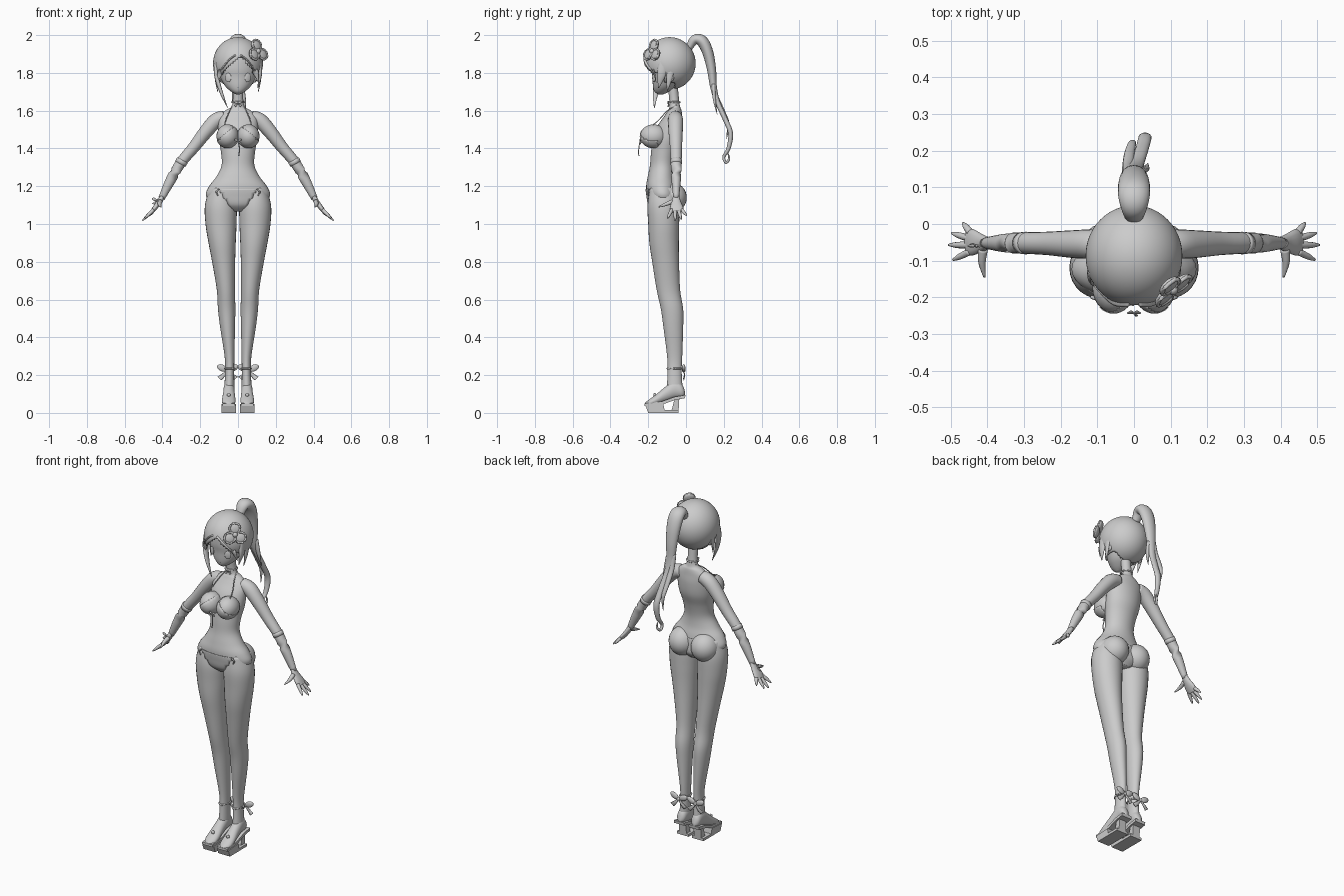
import bpy, bmesh, math
from mathutils import Vector, Matrix

grey = bpy.data.materials.new("light grey")
grey.diffuse_color = (0.6, 0.6, 0.6, 1)


def finish(name, bm, keep=None, thick=0, smooth=True):
    """Turn a bmesh into an object, optionally keeping only some faces as a thin shell."""
    if keep:
        bad = [f for f in bm.faces if not keep(f.calc_center_median())]
        bmesh.ops.delete(bm, geom=bad, context='FACES')
    bmesh.ops.recalc_face_normals(bm, faces=bm.faces)
    me = bpy.data.meshes.new(name)
    bm.to_mesh(me)
    bm.free()
    me.materials.append(grey)
    ob = bpy.data.objects.new(name, me)
    bpy.context.collection.objects.link(ob)
    for p in me.polygons:
        p.use_smooth = smooth
    if thick:
        m = ob.modifiers.new("thickness", 'SOLIDIFY')
        m.thickness = thick
    return ob


def spline(pts, n):
    """Catmull-Rom resampling of point tuples."""
    out = []
    for i in range(len(pts) - 1):
        p0, p1, p2, p3 = (pts[max(i - 1, 0)], pts[i], pts[i + 1], pts[min(i + 2, len(pts) - 1)])
        for k in range(n):
            t = k / n
            out.append([0.5 * (2 * b + (c - a) * t + (2 * a - 5 * b + 4 * c - d) * t * t
                               + (3 * b - a - 3 * c + d) * t ** 3)
                        for a, b, c, d in zip(p0, p1, p2, p3)])
    return out + [list(pts[-1])]


def loft(name, pts, axes=None, s=1, n=4, sides=20, keep=None, grow=0, thick=0):
    """Skin elliptical rings (x, y, z, ra, rb) along a path; axes fixes the ring plane."""
    bm = bmesh.new()
    rows = spline([(p[0] * s, *p[1:]) for p in pts], n)
    rings = []
    for i, r in enumerate(rows):
        c = Vector(r[:3])
        if axes:
            u, v = Vector(axes[0]), Vector(axes[1])
        else:
            t = (Vector(rows[min(i + 1, len(rows) - 1)][:3]) - Vector(rows[max(i - 1, 0)][:3])).normalized()
            ref = Vector((1, 0, 0)) if abs(t.x) < 0.5 else Vector((0, 1, 0))
            u = (ref - t * ref.dot(t)).normalized()
            v = t.cross(u)
        a, b = max(r[3], 0.0005) + grow, max(r[4], 0.0005) + grow
        rings.append([bm.verts.new(c + u * a * math.cos(q) + v * b * math.sin(q))
                      for q in (2 * math.pi * k / sides for k in range(sides))])
    for A, B in zip(rings, rings[1:]):
        for k in range(sides):
            j = (k + 1) % sides
            bm.faces.new((A[k], A[j], B[j], B[k]))
    if not keep:
        bm.faces.new(rings[0])
        bm.faces.new(rings[-1])
    return finish(name, bm, keep, thick)


def ball(name, c, r, rot=None, keep=None, thick=0, seg=24):
    bm = bmesh.new()
    bmesh.ops.create_uvsphere(bm, u_segments=seg, v_segments=seg * 2 // 3, radius=1)
    M = Matrix.Translation(c) @ (rot or Matrix()) @ Matrix.Diagonal((*r, 1))
    bmesh.ops.transform(bm, matrix=M, verts=bm.verts)
    return finish(name, bm, keep, thick)


def ring(name, c, a, b, r, s=1):
    pts = [(c[0] + a * math.cos(q), c[1] + b * math.sin(q), c[2], r, r)
           for q in (math.pi * k / 8 for k in range(17))]
    return loft(name, pts, s=s, n=1, sides=8)


def plate(name, prof, x0, x1):
    """Extrude a (y, z) profile from x0 to x1."""
    bm = bmesh.new()
    f = bm.faces.new([bm.verts.new((x0, y, z)) for y, z in prof])
    g = bmesh.ops.extrude_face_region(bm, geom=[f])['geom']
    bmesh.ops.translate(bm, vec=(x1 - x0, 0, 0), verts=[v for v in g if isinstance(v, bmesh.types.BMVert)])
    return finish(name, bm, smooth=False)


def bow(name, c, size):
    """Two loops, two tails and a knot, spread in the xz plane."""
    c = Vector(c)
    ball(name + "_knot", c, (size * .18, size * .18, size * .18), seg=12)
    for d in (-1, 1):
        rot = Matrix.Rotation(-d * .45, 4, 'Y')
        ball(name + "_loop", c + Vector((d * .5, 0, .22)) * size, (size * .5, size * .16, size * .3), rot, seg=14)
        loft(name + "_tail", [(c.x, c.y, c.z, size * .1, .003),
                              (c.x + d * size * .4, c.y + .004, c.z - size * .45, size * .18, .003),
                              (c.x + d * size * .75, c.y, c.z - size * .75, size * .25, .003)],
             axes=((.75, 0, .66 * d), (0, 1, 0)), sides=8)


XY = ((1, 0, 0), (0, 1, 0))
XZ = ((1, 0, 0), (0, 0, 1))

# Torso and neck
torso = [(0, -.11, 1.065, .05, .05), (0, -.115, 1.10, .13, .08), (0, -.122, 1.15, .170, .085),
         (0, -.128, 1.20, .153, .083), (0, -.130, 1.25, .115, .073), (0, -.125, 1.31, .087, .066),
         (0, -.115, 1.38, .090, .070), (0, -.098, 1.45, .102, .076), (0, -.083, 1.52, .105, .067),
         (0, -.068, 1.57, .100, .048), (0, -.060, 1.602, .066, .036), (0, -.060, 1.63, .031, .027),
         (0, -.070, 1.73, .028, .026)]
loft("torso", torso, XY, n=5, sides=36)
# Swimsuit bottom
loft("swimsuit_bottom", torso[:5], XY, n=10, sides=64, grow=.003, thick=.003,
     keep=lambda c: c.z < 1.185 and c.z > 1.07 + (abs(c.x) - .03) * 1.6)
ring("choker", (0, -.063, 1.645), .032, .029, .005)
bow("choker_bow", (0, -.095, 1.64), .022)
bow("chest_bow", (0, -.243, 1.44), .02)
loft("chest_string", [(0, -.243, 1.44, .003, .003), (.008, -.25, 1.40, .003, .003), (.004, -.25, 1.36, .003, .003)], sides=6)

for s in (-1, 1):
    # Chest with swimsuit cups and straps
    ball("chest", (s * .056, -.172, 1.465), (.058, .071, .062))
    ball("swimsuit_cup", (s * .056, -.172, 1.465), (.060, .073, .064), thick=.002, seg=36,
         keep=lambda c: c.z < 1.49 - (abs(c.x) - .05) * .8 and c.y < -.15)
    loft("strap", [(.07, -.215, 1.50, .003, .003), (.068, -.155, 1.54, .003, .003),
                   (.045, -.10, 1.598, .003, .003), (.028, -.05, 1.63, .003, .003)], s=s, sides=6)
    ball("buttock", (s * .073, -.078, 1.14), (.078, .082, .082))
    loft("hip_tie", [(.10, -.205, 1.185, .004, .004), (.115, -.2, 1.17, .005, .005), (.105, -.2, 1.15, .003, .003)], s=s, sides=6)

    # Legs
    loft("leg", [(.095, -.12, 1.19, .055, .07), (.092, -.12, 1.10, .083, .084), (.09, -.118, 1.0, .082, .082),
                 (.084, -.116, .9, .072, .078), (.076, -.108, .8, .061, .071), (.064, -.093, .65, .048, .062),
                 (.060, -.074, .55, .046, .059), (.055, -.067, .45, .039, .052), (.045, -.060, .3, .026, .040),
                 (.044, -.060, .22, .024, .037), (.046, -.060, .13, .027, .042)], XY, s, sides=28)
    # Shoes on raised soles
    loft("shoe", [(.047, -.004, .10, .006, .008), (.047, -.02, .115, .025, .034), (.047, -.06, .125, .029, .048),
                  (.048, -.11, .098, .031, .040), (.049, -.16, .068, .036, .028), (.049, -.195, .053, .032, .018),
                  (.049, -.218, .047, .010, .006)], XZ, s)
    x0, x1 = s * .010, s * .087
    plate("insole", [(-.22, .036), (-.13, .042), (-.06, .068), (-.005, .078), (-.003, .095), (-.06, .085),
                     (-.13, .060), (-.22, .050)], s * .015, s * .082)
    plate("front_block", [(-.2, 0), (-.11, 0), (-.12, .046), (-.215, .04)], x0, x1)
    plate("heel_block", [(-.08, 0), (-.04, 0), (-.035, .08), (-.06, .075)], s * .025, s * .072)
    plate("sole_plate", [(-.2, 0), (-.04, 0), (-.04, .015), (-.2, .015)], x0, x1)
    ring("ankle_strap", (.044, -.06, .235), .026, .039, .005, s)
    ball("shoe_button", (s * .049, -.165, .095), (.01, .008, .01), seg=12)
    bow("ankle_bow", (s * .055, -.012, .225), .058)

    # Arms, long gloves and hands
    loft("arm", [(.07, -.057, 1.565, .036, .036), (.115, -.055, 1.548, .040, .040), (.165, -.055, 1.495, .038, .037),
                 (.235, -.053, 1.405, .032, .031), (.302, -.052, 1.325, .029, .028), (.355, -.052, 1.235, .027, .025),
                 (.405, -.052, 1.135, .017, .015)], s=s)
    loft("glove_edge", [(.294, -.052, 1.338, .032, .031), (.305, -.052, 1.318, .031, .030)], s=s, n=2)
    loft("palm", [(.400, -.052, 1.145, .017, .015), (.418, -.052, 1.115, .026, .014),
                  (.440, -.050, 1.085, .036, .013), (.455, -.050, 1.065, .034, .010)], s=s, sides=14)
    for y0, tip in ((-.023, (.467, .003, 1.045)), (-.040, (.498, -.025, 1.025)),
                    (-.058, (.506, -.057, 1.018)), (-.075, (.494, -.098, 1.03))):
        b = Vector((.447, y0, 1.075))
        mid = b.lerp(Vector(tip), .6)
        loft("finger", [(*b, .010, .010), (*mid, .0085, .0085), (*tip, .003, .003)], s=s, sides=10)
    loft("thumb", [(.412, -.07, 1.12, .013, .011), (.415, -.105, 1.105, .010, .010), (.408, -.145, 1.09, .003, .003)], s=s, sides=10)
    for x, z in ((.335, 1.30), (.385, 1.205)):
        ball("glove_button", (s * x, -.052, z), (.009, .009, .009), seg=10)

    # Ears and eyes
    ball("ear", (s * .105, -.08, 1.785), (.012, .018, .032))
    ball("eye", (s * .052, -.170, 1.775), (.018, .005, .024), Matrix.Rotation(s * .45, 4, 'Z'))

bow("wrist_bow", (-.43, -.06, 1.125), .026)

# Face tapering to the chin
loft("face", [(0, -.135, 1.685, .008, .010), (0, -.128, 1.70, .035, .038), (0, -.112, 1.73, .068, .063),
              (0, -.098, 1.78, .096, .080), (0, -.092, 1.83, .106, .092), (0, -.09, 1.90, .085, .085),
              (0, -.09, 1.95, .03, .03)], XY, sides=32)
ball("mouth", (0, -.170, 1.722), (.012, .004, .002), seg=12)

# Hair cap with a parted opening over the face
ball("hair_cap", (0, -.087, 1.85), (.126, .132, .133), thick=-.006, seg=64,
     keep=lambda c: not (c.y < -.115 and c.z < 1.885 - abs(c.x - .01) * .95) and not (c.z < 1.755 and c.y < -.06))
# Fringe and side locks
loft("long_lock", [(-.113, -.115, 1.87, .012, .03), (-.115, -.14, 1.79, .012, .026),
                   (-.090, -.160, 1.70, .009, .016), (-.055, -.168, 1.615, .001, .002)], sides=10)
loft("short_lock", [(.113, -.115, 1.87, .012, .03), (.116, -.13, 1.79, .011, .024), (.105, -.145, 1.72, .001, .002)], sides=10)
for s in (-1, 1):
    loft("back_lock", [(.118, -.08, 1.82, .008, .022), (.115, -.09, 1.76, .007, .014), (.108, -.10, 1.70, .001, .001)], s=s, sides=10)
    loft("fringe", [(.012, -.214, 1.895, .012, .005), (.05, -.198, 1.865, .026, .006),
                    (.09, -.172, 1.81, .018, .006), (.108, -.158, 1.75, .001, .001)], s=s, sides=10)

# Ponytail splitting into curled ends
loft("ponytail", [(0, .015, 1.93, .022, .018), (0, .045, 1.975, .036, .026), (0, .085, 1.968, .044, .031),
                  (0, .115, 1.91, .042, .029), (0, .135, 1.82, .034, .024), (0, .145, 1.73, .026, .018),
                  (.008, .165, 1.65, .020, .014), (.022, .205, 1.56, .018, .013), (.03, .236, 1.48, .018, .013),
                  (.026, .225, 1.40, .014, .011), (.018, .200, 1.355, .010, .008), (.022, .212, 1.325, .008, .007),
                  (.032, .228, 1.345, .006, .006), (.03, .222, 1.375, .002, .002)], n=5)
loft("ponytail_side", [(-.012, .14, 1.76, .02, .014), (-.016, .158, 1.68, .016, .012), (-.012, .195, 1.60, .014, .010),
                       (-.004, .222, 1.53, .010, .008), (0, .215, 1.45, .001, .001)], sides=12)
loft("ponytail_wisp", [(.016, .145, 1.74, .014, .01), (.03, .15, 1.66, .012, .008), (.038, .165, 1.58, .001, .001)], sides=10)

# Three-petal hair flower
N = Vector((.62, -.72, .3)).normalized()
R = N.to_track_quat('Z', 'Y').to_matrix().to_4x4()
C = Vector((.100, -.172, 1.912))
ball("flower_centre", C + N * .012, (.014, .014, .012), R, seg=14)
for k in range(3):
    a = math.pi * (.5 + 2 * k / 3)
    d = R @ Vector((math.cos(a) * .034, math.sin(a) * .034, .004))
    ball("petal", C + d, (.032, .032, .012), R)
    pts = [(*(C + d + R @ Vector((math.cos(q) * .029, math.sin(q) * .029, .006))), .006, .006)
           for q in (math.pi * j / 8 for j in range(17))]
    loft("petal_rim", pts, n=1, sides=8)
